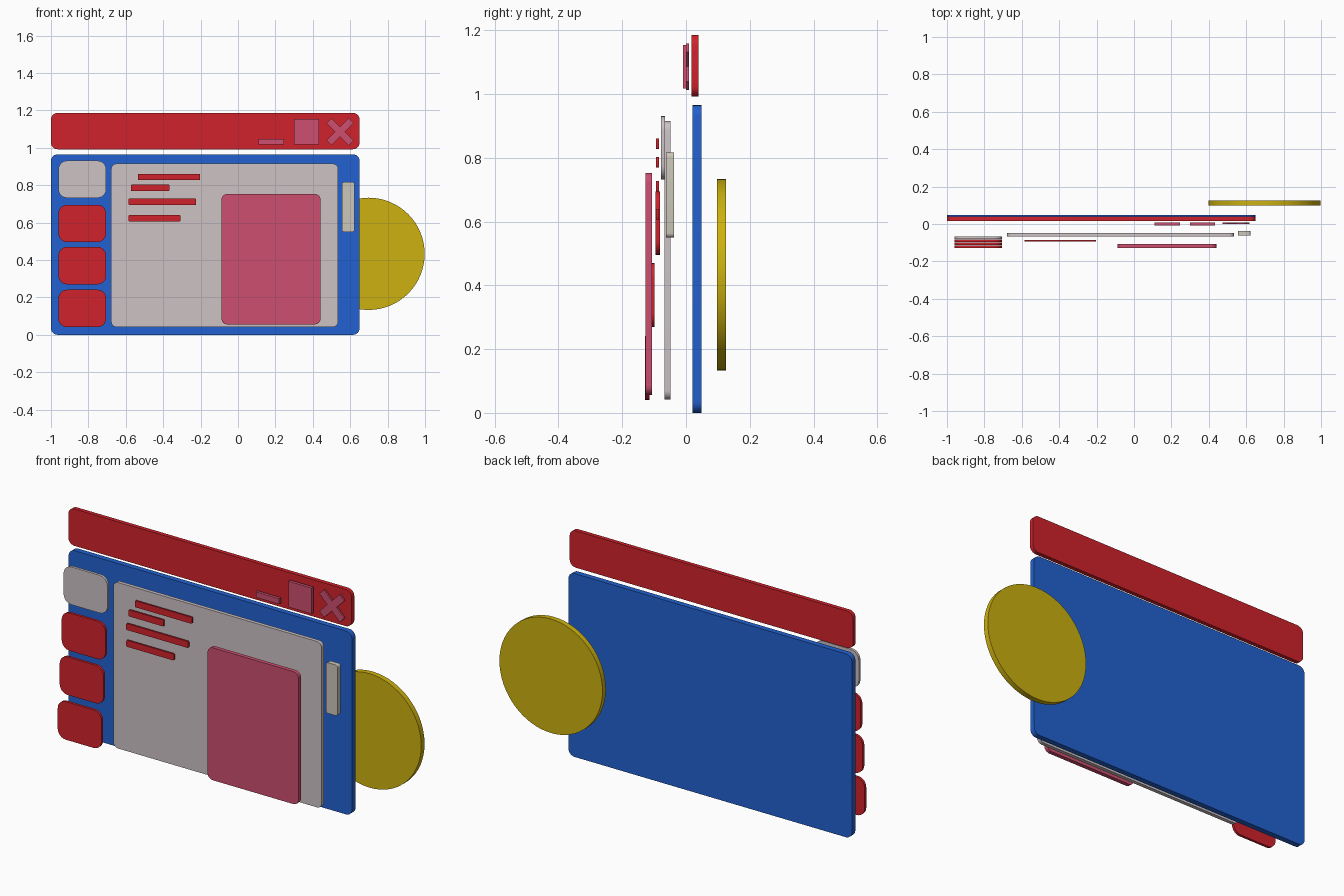
import bpy, bmesh, math

if "Cube" in bpy.data.objects:
    bpy.data.objects.remove(bpy.data.objects["Cube"])

def material(name, rgb):
    m = bpy.data.materials.new(name)
    m.diffuse_color = (*rgb, 1)
    m.use_nodes = True
    m.node_tree.nodes["Principled BSDF"].inputs["Base Color"].default_value = m.diffuse_color
    return m

RED = material("red", (0.64, 0.016, 0.025))
BLUE = material("blue", (0.016, 0.12, 0.63))
GREY = material("warm grey", (0.61, 0.54, 0.56))
CREAM = material("cream", (0.61, 0.57, 0.49))
PINK = material("pink", (0.61, 0.078, 0.16))
YELLOW = material("yellow", (0.61, 0.44, 0.005))

def extrude(name, outline, y0, y1, mat):
    """Solid from an (x, z) outline spanning y0 (front) to y1 (back)."""
    bm = bmesh.new()
    face = bm.faces.new([bm.verts.new((x, y0, z)) for x, z in outline])
    ext = bmesh.ops.extrude_face_region(bm, geom=[face])
    for v in ext["geom"]:
        if isinstance(v, bmesh.types.BMVert):
            v.co.y = y1
    bmesh.ops.recalc_face_normals(bm, faces=bm.faces)
    mesh = bpy.data.meshes.new(name)
    bm.to_mesh(mesh)
    bm.free()
    mesh.materials.append(mat)
    ob = bpy.data.objects.new(name, mesh)
    bpy.context.collection.objects.link(ob)
    bpy.context.view_layer.objects.active = ob
    ob.select_set(True)
    bpy.ops.object.shade_smooth_by_angle(angle=math.radians(35))
    ob.select_set(False)
    return ob

def plate(name, x0, x1, z0, z1, y0, y1, mat, r=0.0, steps=6):
    """Rectangular plate with rounded corners of radius r."""
    pts = []
    corners = [(x1 - r, z1 - r), (x0 + r, z1 - r), (x0 + r, z0 + r), (x1 - r, z0 + r)]
    for q, (cx, cz) in enumerate(corners):
        for i in range(steps + 1 if r else 1):
            a = math.pi / 2 * (q + i / steps)
            pts.append((cx + r * math.cos(a), cz + r * math.sin(a)))
    return extrude(name, pts, y0, y1, mat)

# Window body and title bar
plate("window_back", -1, 0.65, 0, 0.965, 0.02, 0.049, BLUE, 0.035)
plate("title_bar", -1, 0.65, 0.992, 1.186, 0.017, 0.039, RED, 0.035)

# Round disc behind the window
disc = [(0.698 + 0.3 * math.cos(t * math.tau / 64), 0.433 + 0.3 * math.sin(t * math.tau / 64))
        for t in range(64)]
extrude("disc", disc, 0.098, 0.126, YELLOW)

# Content page, picture panel and scroll handle
plate("page", -0.678, 0.535, 0.042, 0.915, -0.068, -0.049, GREY, 0.028)
plate("picture_panel", -0.088, 0.441, 0.056, 0.753, -0.127, -0.106, PINK, 0.03)
plate("scroll_handle", 0.555, 0.624, 0.55, 0.817, -0.062, -0.037, CREAM, 0.014)

# Side tabs, each one stepping further forward
for i, (z0, z1) in enumerate([(0.732, 0.931), (0.496, 0.695), (0.27, 0.47), (0.041, 0.241)]):
    y0 = -0.079 - 0.0163 * i
    plate(f"side_tab_{i + 1}", -0.96, -0.705, z0, z1, y0, y0 + 0.0135,
          RED if i else GREY, 0.046)

# Text bars on the page
for i, (x0, x1, z) in enumerate([(-0.535, -0.203, 0.844), (-0.573, -0.367, 0.786),
                                 (-0.585, -0.224, 0.711), (-0.585, -0.308, 0.623)]):
    plate(f"text_bar_{i + 1}", x0, x1, z - 0.017, z + 0.017, -0.094, -0.085, RED, 0.005, 3)

# Window buttons
plate("minimise_button", 0.11, 0.246, 1.018, 1.047, -0.009, 0.007, PINK)
plate("maximise_button", 0.3, 0.434, 1.018, 1.154, -0.009, 0.007, PINK)

# Close button: a plus outline turned 45 degrees
a, b = 0.019, 0.084
plus = [(a, a), (a, b), (-a, b), (-a, a), (-b, a), (-b, -a),
        (-a, -a), (-a, -b), (a, -b), (a, -a), (b, -a), (b, a)]
k = math.sqrt(0.5)
cross = [(0.546 + k * (x - z), 1.086 + k * (x + z)) for x, z in plus]
extrude("close_button", cross, 0.0, 0.009, PINK)
